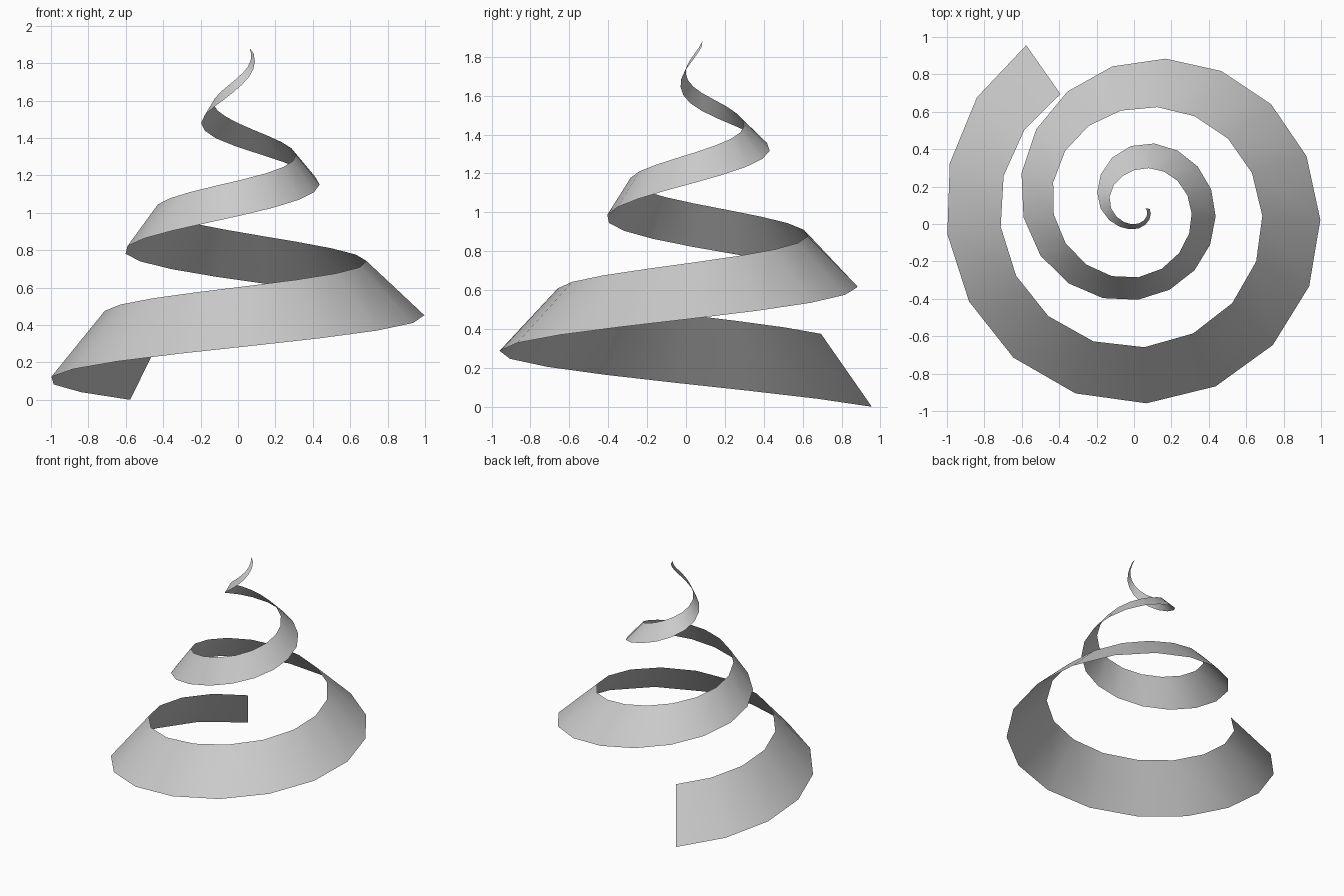
import bpy, bmesh
from math import cos, sin, radians

cube = bpy.data.objects.get("Cube")
if cube:
    bpy.data.objects.remove(cube, do_unlink=True)

STEPS = 45          # ribbon segments
KEY_SPACING = 3     # segments between radius keys
CENTRE_X, CENTRE_Y = 0.03, 0.09
OUTER_RADII = [1.057, 1.038, 1.053, 1.025, .933, .806, .692, .59,
               .495, .427, .379, .33, .24, .15, .1, .055]
INNER_RADII = [.738, .75, .759, .713, .628, .543, .499, .44,
               .375, .3, .247, .2, .17, .115, .075, .033]


def smooth_key(keys, step):
    """Catmull-Rom interpolation between evenly spaced keys."""
    last = len(keys) - 1
    i = min(step // KEY_SPACING, last - 1)
    t = step / KEY_SPACING - i
    b, c = keys[i], keys[i + 1]
    a = keys[i - 1] if i else 2 * b - c
    d = keys[i + 2] if i + 2 <= last else 2 * c - b
    return b + t / 2 * (c - a + t * (2*a - 5*b + 4*c - d + t * (3*(b - c) + d - a)))


def edge_point(bm, radii, step, z_start, z_end):
    angle = radians(125 + 21 * step)
    radius = smooth_key(radii, step)
    height = z_start + (z_end - z_start) * step / STEPS
    return bm.verts.new((CENTRE_X + radius * cos(angle),
                         CENTRE_Y + radius * sin(angle), height))


# Tapering ribbon winding up to the tip
bm = bmesh.new()
rungs = [(edge_point(bm, OUTER_RADII, step, 0, 1.85),
          edge_point(bm, INNER_RADII, step, .375, 1.88))
         for step in range(STEPS + 1)]
for (low, high), (next_low, next_high) in zip(rungs, rungs[1:]):
    face = bm.faces.new((low, next_low, next_high, high))
    face.smooth = True

mesh = bpy.data.meshes.new("spiral_ribbon")
bm.to_mesh(mesh)
bm.free()
ribbon = bpy.data.objects.new("spiral_ribbon", mesh)
bpy.context.collection.objects.link(ribbon)

# Plain grey colour
grey = bpy.data.materials.new("light_grey")
grey.use_nodes = True
colour = (.6, .6, .6, 1)
grey.diffuse_color = colour
grey.node_tree.nodes["Principled BSDF"].inputs["Base Color"].default_value = colour
mesh.materials.append(grey)
